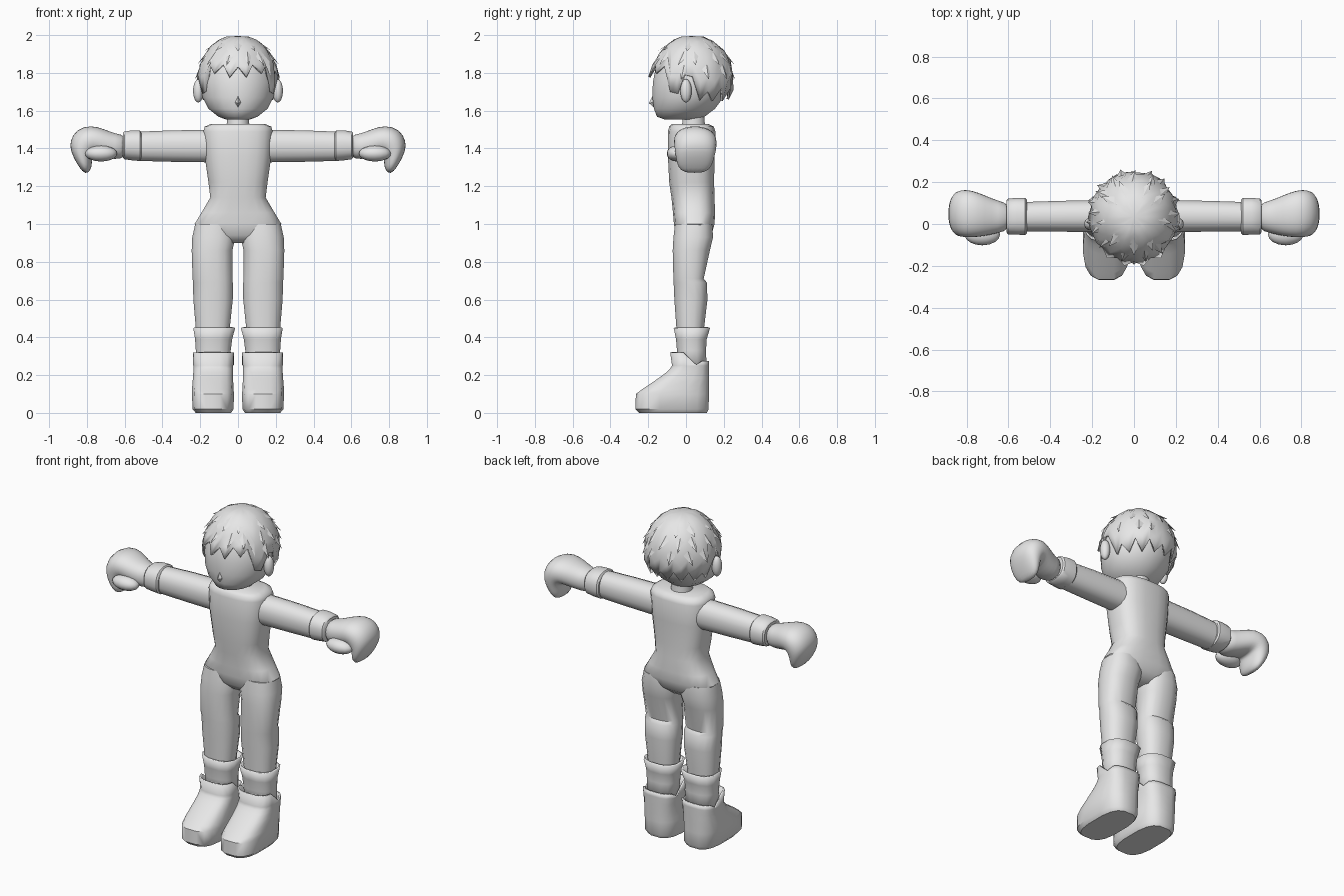
import bpy, bmesh, math, random
from mathutils import Vector

random.seed(4)
grey = bpy.data.materials.new("plain grey")
grey.diffuse_color = (0.8, 0.8, 0.8, 1)


def finish(name, bm, mirror=False, angle=40, thick=0):
    """Turn a bmesh into a named, shaded object."""
    bmesh.ops.recalc_face_normals(bm, faces=bm.faces)
    me = bpy.data.meshes.new(name)
    bm.to_mesh(me)
    bm.free()
    me.materials.append(grey)
    ob = bpy.data.objects.new(name, me)
    bpy.context.collection.objects.link(ob)
    bpy.ops.object.select_all(action='DESELECT')
    ob.select_set(True)
    bpy.context.view_layer.objects.active = ob
    if angle:
        bpy.ops.object.shade_smooth_by_angle(angle=math.radians(angle))
    if thick:
        mod = ob.modifiers.new("thickness", 'SOLIDIFY')
        mod.thickness = thick
        mod.offset = -1
    if mirror:
        ob.modifiers.new("mirror", 'MIRROR').use_mirror_merge = False
    return ob


def loft(name, frames, n=16, power=2.0, caps=(True, True), edit=None, subdiv=0, **kw):
    """Skin superellipse rings given as (centre, half axis u, half axis v)."""
    bm = bmesh.new()
    rings = []
    for i, (c, u, v) in enumerate(frames):
        ring = []
        for k in range(n):
            a = 2 * math.pi * (k + 0.5) / n
            cu, sv = math.cos(a), math.sin(a)
            p = (Vector(c) + Vector(u) * math.copysign(abs(cu) ** (2 / power), cu)
                 + Vector(v) * math.copysign(abs(sv) ** (2 / power), sv))
            ring.append(bm.verts.new(edit(i, p) if edit else p))
        rings.append(ring)
    for a, b in zip(rings, rings[1:]):
        for k in range(n):
            bm.faces.new((a[k], a[(k + 1) % n], b[(k + 1) % n], b[k]))
    if caps[0]:
        bm.faces.new(rings[0])
    if caps[1]:
        bm.faces.new(rings[-1])
    ob = finish(name, bm, **kw)
    if subdiv:
        ob.modifiers.new("smooth", 'SUBSURF').levels = subdiv
        ob.modifiers["smooth"].render_levels = subdiv
    return ob


def upright(rows):
    """Rows of z, x0, x1, y0, y1."""
    return [(((x0 + x1) / 2, (y0 + y1) / 2, z), ((x1 - x0) / 2, 0, 0), (0, (y1 - y0) / 2, 0))
            for z, x0, x1, y0, y1 in rows]


def sideways(rows):
    """Rows of x, y0, y1, z0, z1."""
    return [((x, (y0 + y1) / 2, (z0 + z1) / 2), (0, (y1 - y0) / 2, 0), (0, 0, (z1 - z0) / 2))
            for x, y0, y1, z0, z1 in rows]


def ball(name, centre, size, mirror=True):
    bm = bmesh.new()
    bmesh.ops.create_uvsphere(bm, u_segments=16, v_segments=10, radius=1)
    for v in bm.verts:
        v.co = Vector([c + s * q for c, s, q in zip(centre, size, v.co)])
    return finish(name, bm, mirror, 60)


# Torso and hips
loft("torso", upright([(z, -x, x, y0, y1) for z, x, y0, y1 in (
    (0.90, 0.06, -0.02, 0.09), (0.94, 0.19, -0.055, 0.135), (1.0, 0.232, -0.065, 0.152),
    (1.06, 0.195, -0.07, 0.155), (1.14, 0.148, -0.078, 0.152), (1.22, 0.158, -0.09, 0.15),
    (1.36, 0.178, -0.097, 0.152), (1.49, 0.185, -0.097, 0.157), (1.515, 0.178, -0.09, 0.148),
    (1.53, 0.145, -0.075, 0.12))]), n=20, power=2.7, angle=50)

# Neck
loft("neck", upright([(1.48, -0.066, 0.066, -0.03, 0.11), (1.54, -0.06, 0.06, -0.02, 0.1),
                      (1.6, -0.06, 0.06, -0.02, 0.1)]))

# Legs with a fold behind the knee
loft("leg", upright([
    (1.0, 0.03, 0.228, -0.06, 0.14), (0.93, 0.012, 0.244, -0.068, 0.145),
    (0.86, 0.028, 0.247, -0.072, 0.128), (0.71, 0.028, 0.242, -0.068, 0.095),
    (0.69, 0.026, 0.24, -0.067, 0.112), (0.6, 0.026, 0.238, -0.063, 0.115),
    (0.45, 0.042, 0.225, -0.052, 0.097), (0.25, 0.05, 0.215, -0.045, 0.09)]),
    power=2.4, mirror=True)

# Flared ankle cuffs
loft("ankle_cuff", upright([
    (0.22, 0.04, 0.222, -0.04, 0.112), (0.33, 0.036, 0.226, -0.05, 0.108),
    (0.39, 0.028, 0.23, -0.055, 0.112), (0.45, 0.012, 0.24, -0.068, 0.13)]),
    n=12, power=2.5, caps=(False, False), mirror=True, thick=0.012)


# Boots: the collar is high at the front and dips at the back
def collar(i, p):
    if i == 8 and p.y > 0.02:
        p.z = 0.255 if p.y < 0.09 else 0.275
    return p


loft("boot", upright([
    (0.0, 0.035, 0.225, -0.25, 0.112), (0.02, 0.022, 0.242, -0.27, 0.122),
    (0.1, 0.02, 0.245, -0.268, 0.124), (0.125, 0.022, 0.245, -0.235, 0.124),
    (0.185, 0.025, 0.24, -0.145, 0.124), (0.215, 0.025, 0.238, -0.105, 0.124),
    (0.235, 0.024, 0.238, -0.085, 0.124), (0.25, 0.024, 0.238, -0.075, 0.124),
    (0.32, 0.02, 0.24, -0.085, 0.124)]),
    power=3.0, caps=(True, False), edit=collar, mirror=True, thick=0.01)

# Sleeves and wrist bands
loft("sleeve", sideways([
    (0.15, -0.04, 0.115, 1.325, 1.5), (0.35, -0.038, 0.112, 1.328, 1.497),
    (0.53, -0.036, 0.106, 1.333, 1.49)]), n=16, power=2.3, mirror=True)
loft("wrist_band", sideways([
    (0.512, -0.045, 0.117, 1.34, 1.487), (0.52, -0.053, 0.125, 1.333, 1.497),
    (0.56, -0.052, 0.126, 1.336, 1.497), (0.602, -0.05, 0.122, 1.342, 1.49),
    (0.61, -0.04, 0.113, 1.35, 1.482)]), n=20, power=2.4, mirror=True)

# Mitten hands curling down: top x, z, bottom x, z, y0, y1
curl = [(0.59, 1.475, 0.59, 1.345, -0.03, 0.1), (0.65, 1.478, 0.655, 1.34, -0.045, 0.112),
        (0.71, 1.505, 0.72, 1.355, -0.06, 0.14), (0.78, 1.525, 0.762, 1.37, -0.066, 0.162),
        (0.855, 1.505, 0.772, 1.355, -0.066, 0.166), (0.893, 1.44, 0.772, 1.335, -0.06, 0.16),
        (0.887, 1.385, 0.773, 1.31, -0.055, 0.15), (0.855, 1.32, 0.78, 1.285, -0.045, 0.135),
        (0.82, 1.272, 0.797, 1.268, -0.01, 0.1)]
loft("hand", [(((a + c) / 2, (e + f) / 2, (b + d) / 2), (0, (f - e) / 2, 0),
               ((a - c) / 2, 0, (b - d) / 2)) for a, b, c, d, e, f in curl],
     n=16, power=2.25, mirror=True, angle=80, subdiv=1)
ball("thumb", (0.725, -0.05, 1.373), (0.085, 0.052, 0.042))

# Head
loft("head", upright([(z, -x, x, y0, y1) for z, x, y0, y1 in (
    (1.552, 0.06, -0.11, 0.06), (1.568, 0.105, -0.155, 0.10), (1.61, 0.158, -0.172, 0.155),
    (1.67, 0.19, -0.18, 0.2), (1.75, 0.202, -0.178, 0.222), (1.84, 0.188, -0.16, 0.218),
    (1.92, 0.142, -0.11, 0.175), (1.96, 0.09, -0.05, 0.12))]), n=20, angle=60)
ball("ear", (0.21, 0.0, 1.705), (0.028, 0.03, 0.062))

# Nose
bm = bmesh.new()
nose = [bm.verts.new(p) for p in ((-0.02, -0.168, 1.645), (0.02, -0.168, 1.645),
                                  (0, -0.168, 1.615), (0, -0.172, 1.69), (0, -0.196, 1.64))]
for f in ((0, 2, 4), (2, 1, 4), (1, 3, 4), (3, 0, 4)):
    bm.faces.new([nose[i] for i in f])
finish("nose", bm, angle=0)

# Hair cap with a jagged hairline, listed from the front round to the back
HAIRLINE = [1.835, 1.78, 1.845, 1.80, 1.84, 1.70, 1.69, 1.79, 1.78, 1.655, 1.70,
            1.65, 1.72, 1.65, 1.72, 1.66, 1.71]


def scalp(a, z, lift=0.0):
    """Point on the hair dome; a = 0 is the front."""
    h = z - 1.77
    r = math.sqrt(max(0, 1 - (h / 0.23) ** 2)) if h > 0 else 1 - (h / 0.3) ** 2
    return Vector((math.sin(a) * (0.21 * r + lift), 0.035 - math.cos(a) * (0.215 * r + lift), z))


bm = bmesh.new()
N, ROWS = 32, 6
grid = []
for k in range(N):
    a = 2 * math.pi * k / N
    low = HAIRLINE[k if k <= 16 else N - k]
    col = []
    for j in range(ROWS):
        z = low + (1.993 - low) * math.sin(j / (ROWS - 0.6) * math.pi / 2)
        lift = random.uniform(-0.003, 0.008)
        if j == 0:
            lift = 0.024 if k in (1, 3, N - 1, N - 3) else 0.01
        col.append(bm.verts.new(scalp(a, z, lift)))
    grid.append(col)
crown = bm.verts.new((0, 0.035, 1.995))
for k in range(N):
    a, b = grid[k], grid[(k + 1) % N]
    for j in range(ROWS - 1):
        bm.faces.new((a[j], b[j], b[j + 1], a[j + 1]))
    bm.faces.new((a[-1], b[-1], crown))
finish("hair", bm, angle=25, thick=0.012)

# Small pointed tufts lifting off the hair
bm = bmesh.new()
for row, (z, count, drop) in enumerate(((1.95, 9, 0.035), (1.89, 13, 0.05), (1.82, 13, 0.055))):
    for k in range(count):
        a = 2 * math.pi * (k + 0.5 * (row % 2)) / count + random.uniform(-0.1, 0.1)
        if z < 1.85 and math.cos(a) > 0.5:
            continue
        w = 0.13 if row else 0.2
        pts = [scalp(a - w, z, -0.004), scalp(a + w, z, -0.004), scalp(a, z + 0.025, 0.001),
               scalp(a + random.uniform(-0.1, 0.1), z - drop, 0.02)]
        v = [bm.verts.new(p) for p in pts]
        for f in ((0, 3, 2), (3, 1, 2), (0, 1, 3), (0, 2, 1)):
            bm.faces.new([v[i] for i in f])
finish("hair_tufts", bm, angle=0)
